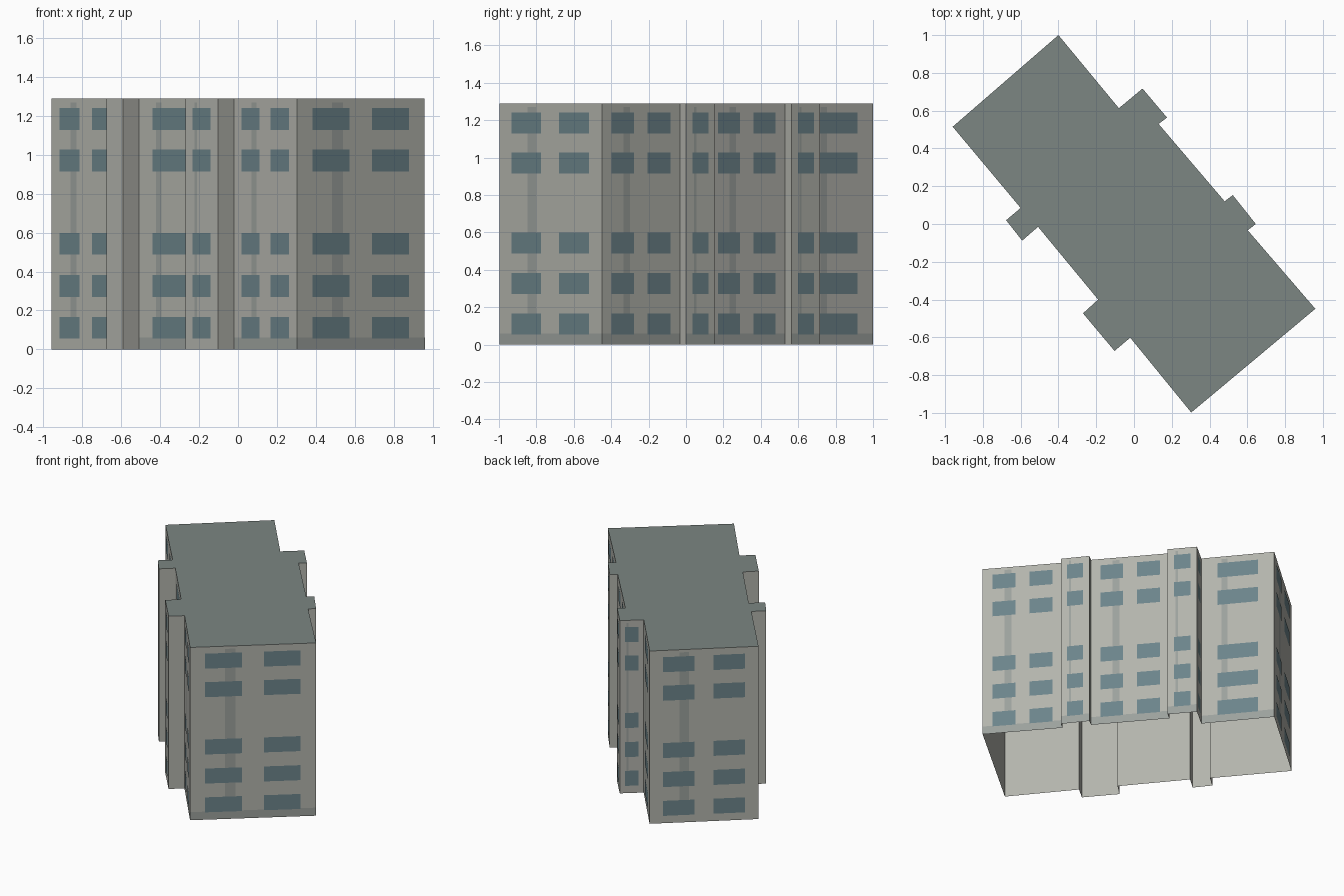
import bpy, bmesh
from mathutils import Vector

if "Cube" in bpy.data.objects:
    bpy.data.objects.remove(bpy.data.objects["Cube"])

H = 1.29  # building height

# Footprint, counter-clockwise: x, y, windows per floor on the wall that starts
# here, and whether that wall has a plinth band
PLAN = [
    (-0.96, 0.515, 2, 0), (-0.60, 0.085, 0, 0), (-0.677, 0.02, 0, 0),
    (-0.592, -0.088, 0, 0), (-0.508, -0.015, 1, 1), (-0.19, -0.40, 0, 0),
    (-0.27, -0.473, 1, 0), (-0.103, -0.672, 0, 0), (-0.02, -0.602, 2, 1),
    (0.303, -0.998, 2, 1), (0.96, -0.449, 2, 1), (0.602, -0.033, 0, 0),
    (0.645, 0.0, 1, 1), (0.523, 0.153, 0, 0), (0.48, 0.12, 2, 1),
    (0.13, 0.53, 0, 0), (0.175, 0.563, 1, 1), (0.045, 0.717, 1, 0),
    (-0.08, 0.613, 1, 1), (-0.40, 1.0, 2, 0),
]
FLOORS = [0.055, 0.27, 0.487, 0.915, 1.128]
WIN_H = 0.112
SPANS = {0: [], 1: [(0.22, 0.78)], 2: [(0.12, 0.41), (0.585, 0.875)]}


def material(name, rgb):
    m = bpy.data.materials.new(name)
    m.diffuse_color = (*rgb, 1)
    m.use_nodes = True
    m.node_tree.nodes["Principled BSDF"].inputs["Base Color"].default_value = m.diffuse_color
    return m


def add_object(name, bm, *mats):
    me = bpy.data.meshes.new(name)
    bm.to_mesh(me)
    bm.free()
    for m in mats:
        me.materials.append(m)
    ob = bpy.data.objects.new(name, me)
    bpy.context.collection.objects.link(ob)
    return ob


def wall_patch(bm, a, b, span, z0, z1, lift):
    """Flat rectangle on the wall a-b, lifted a hair off its surface."""
    d = b - a
    out = Vector((d.y, -d.x)).normalized() * lift
    p, q = a + d * span[0] + out, a + d * span[1] + out
    bm.faces.new([bm.verts.new((v.x, v.y, z))
                  for v, z in ((p, z0), (q, z0), (q, z1), (p, z1))])


wall_mat = material("wall", (0.45, 0.455, 0.415))
roof_mat = material("roof", (0.20, 0.24, 0.225))
glass_mat = material("glass", (0.15, 0.23, 0.255))
trim_mat = material("trim", (0.33, 0.355, 0.335))

# Building body: footprint walls and a darker flat roof, open underneath
bm = bmesh.new()
base = bm.faces.new([bm.verts.new((x, y, 0)) for x, y, _, _ in PLAN])
ext = bmesh.ops.extrude_face_region(bm, geom=[base], use_keep_orig=True)
bmesh.ops.translate(bm, vec=(0, 0, H),
                    verts=[g for g in ext["geom"] if isinstance(g, bmesh.types.BMVert)])
bmesh.ops.recalc_face_normals(bm, faces=bm.faces)
for f in bm.faces:
    f.material_index = 1 if f.normal.z > 0.5 else 0
bmesh.ops.delete(bm, geom=[f for f in bm.faces if f.normal.z < -0.5],
                 context='FACES_ONLY')
add_object("building_body", bm, wall_mat, roof_mat)

# Windows, vertical wall strips and plinth bands
windows, strips, plinth = bmesh.new(), bmesh.new(), bmesh.new()
for i, (x, y, count, band) in enumerate(PLAN):
    nxt = PLAN[(i + 1) % len(PLAN)]
    a, b = Vector((x, y)), Vector(nxt[:2])
    if band:
        wall_patch(plinth, a, b, (0, 1), 0, 0.06, 0.0005)
    if count:
        wall_patch(strips, a, b, (0.275, 0.36), 0.06, 1.27, 0.0005)
    for span in SPANS[count]:
        for z in FLOORS:
            wall_patch(windows, a, b, span, z, z + WIN_H, 0.0015)
add_object("windows", windows, glass_mat)
add_object("wall_strips", strips, trim_mat)
add_object("plinth_bands", plinth, trim_mat)
